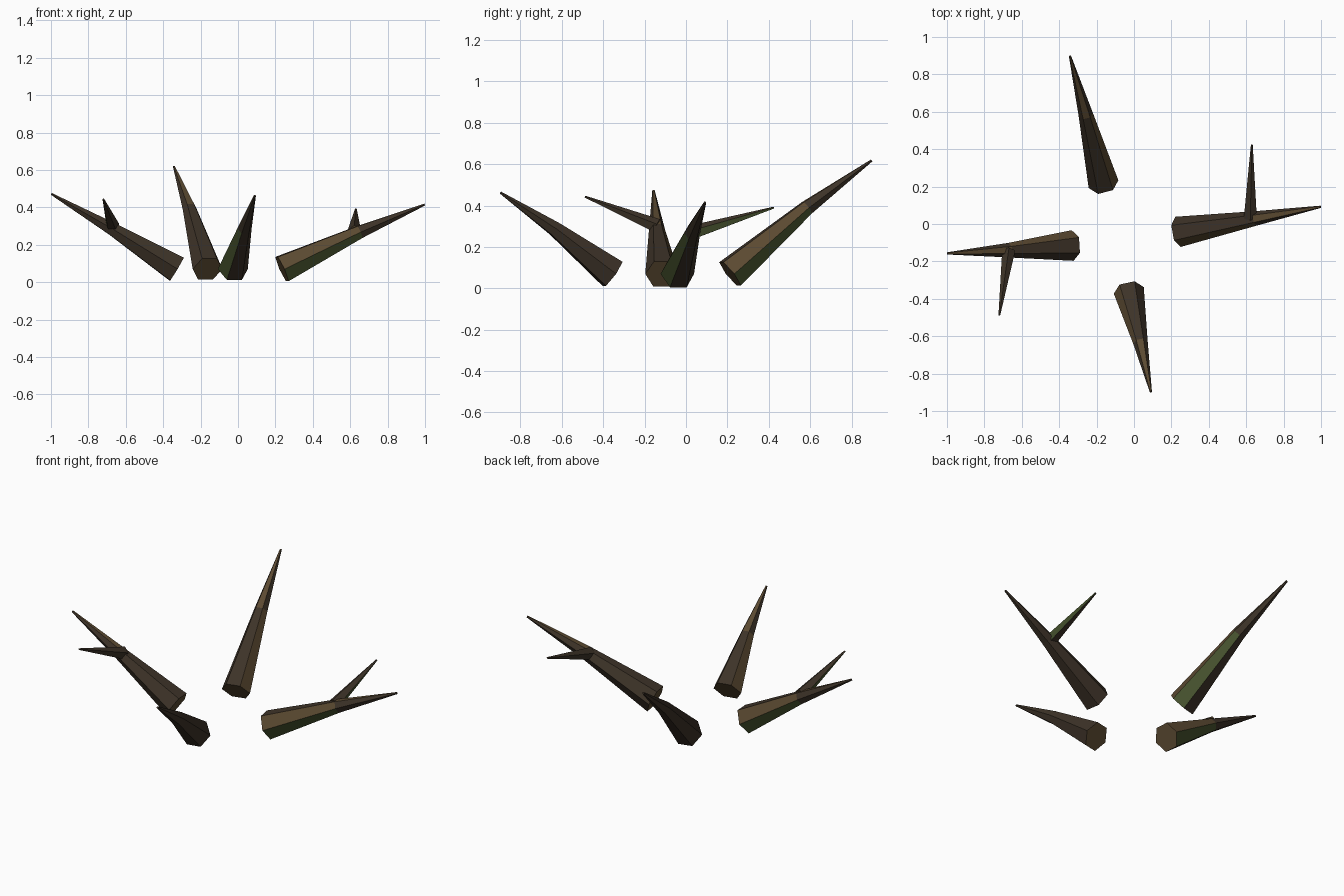
import bpy, bmesh, math
from mathutils import Vector

if "Cube" in bpy.data.objects:
    bpy.data.objects.remove(bpy.data.objects["Cube"])


def material(name, rgb):
    m = bpy.data.materials.new(name)
    m.diffuse_color = (*rgb, 1)
    m.use_nodes = True
    m.node_tree.nodes["Principled BSDF"].inputs["Base Color"].default_value = m.diffuse_color
    return m


MATS = [material("dark_bark", (0.047, 0.033, 0.021)),
        material("light_bark", (0.105, 0.068, 0.031)),
        material("moss_green", (0.062, 0.085, 0.027))]


def tapered_limb(name, points, radii, sides, phase, colours, cap_colour):
    """Faceted limb through points. Face k is counted from the top round to the
    right-hand side; colours[segment][k] picks its material."""
    pts = [Vector(p) for p in points]
    d = (pts[-1] - pts[0]).normalized()
    right = d.cross(Vector((0, 0, 1))).normalized()
    up = right.cross(d)
    bm = bmesh.new()
    rings = []
    for p, r in zip(pts, radii):
        ring = []
        for k in range(sides):
            a = 2 * math.pi * (k - 0.5 + phase) / sides
            ring.append(bm.verts.new(p + r * (up * math.cos(a) + right * math.sin(a))))
        rings.append(ring)
    for s in range(len(rings) - 1):
        lo, hi = rings[s], rings[s + 1]
        for k in range(sides):
            n = (k + 1) % sides
            f = bm.faces.new((lo[k], lo[n], hi[n], hi[k]))
            f.material_index = colours[s].get(k, 0)
    bm.faces.new(rings[0]).material_index = cap_colour
    bm.faces.new(rings[-1])
    bmesh.ops.recalc_face_normals(bm, faces=bm.faces)
    me = bpy.data.meshes.new(name)
    bm.to_mesh(me)
    bm.free()
    for m in MATS:
        me.materials.append(m)
    ob = bpy.data.objects.new(name, me)
    bpy.context.collection.objects.link(ob)
    return ob


# Four main thorns: six sides, slight bend in the middle
thorns = {
    "right_thorn": [(0.235, -0.042, 0.07), (0.65, 0.03, 0.268), (0.998, 0.092, 0.415)],
    "left_thorn": [(-0.328, -0.115, 0.07), (-0.67, -0.14, 0.283), (-0.998, -0.157, 0.472)],
    "back_thorn": [(-0.163, 0.213, 0.07), (-0.258, 0.585, 0.39), (-0.342, 0.897, 0.618)],
    "front_thorn": [(-0.028, -0.355, 0.07), (0.035, -0.635, 0.288), (0.09, -0.897, 0.463)],
}
for name, pts in thorns.items():
    tapered_limb(name, pts, (0.082, 0.039, 0.006), 6, 0,
                 [{1: 1, 2: 2}, {0: 1}], 1)

# Side twigs growing from the middle of two thorns
twigs = {
    "right_twig": [(0.622, 0.03, 0.268), (0.63, 0.425, 0.39)],
    "left_twig": [(-0.67, -0.14, 0.3), (-0.72, -0.488, 0.443)],
}
for name, pts in twigs.items():
    tapered_limb(name, pts, (0.037, 0.005), 5, 0.5, [{1: 2}], 1)
